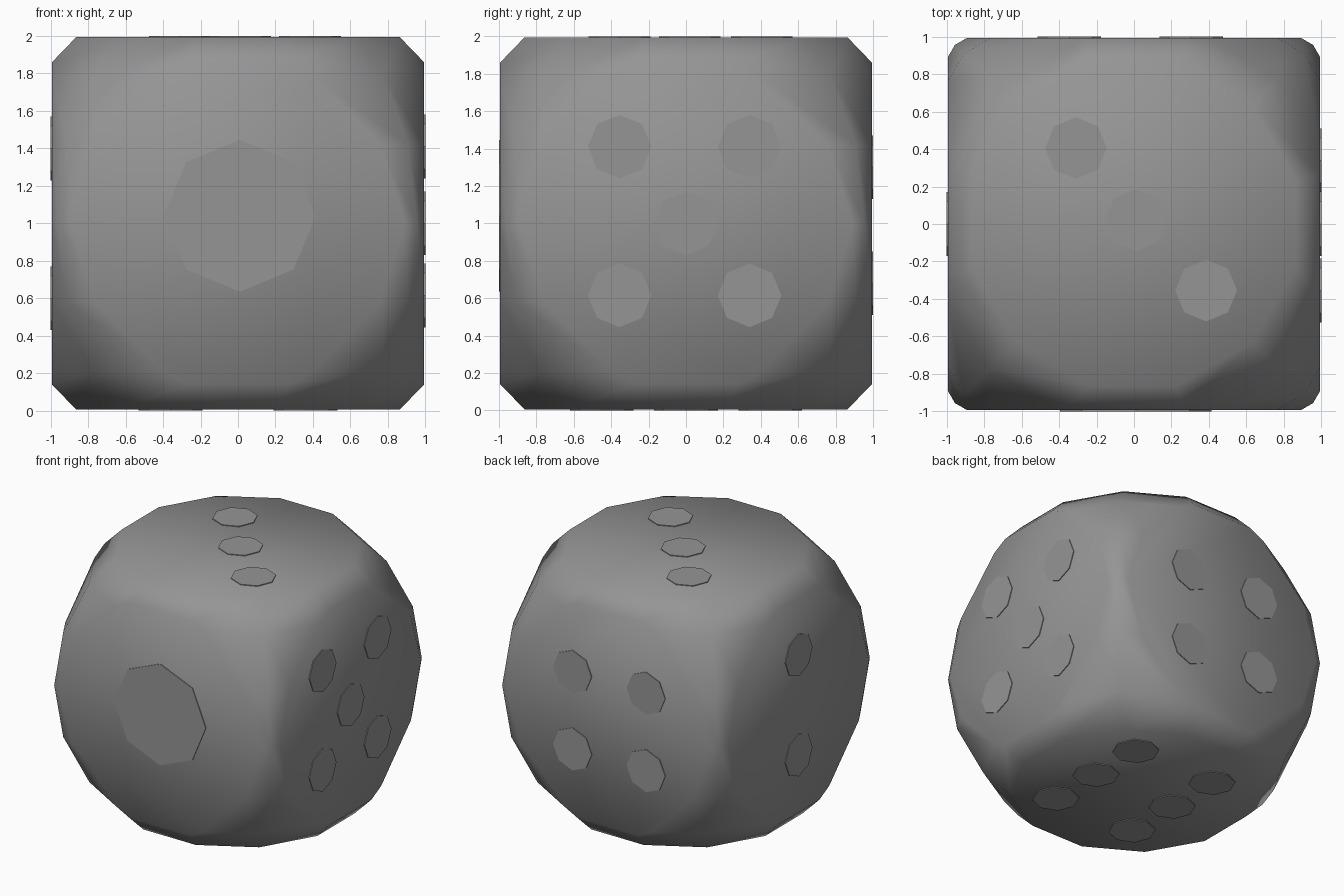
import bpy, bmesh, math
from mathutils import Matrix, Vector

default = bpy.data.objects.get("Cube")
if default:
    bpy.data.objects.remove(default, do_unlink=True)

CENTRE = Vector((0, 0, 1))
HALF = 0.994          # half width of the body between flat faces
PIP_TOP = 1.0         # outer level of the pips

grey = bpy.data.materials.new("mid_grey")
grey.use_nodes = True
grey.diffuse_color = (0.3, 0.3, 0.3, 1)
grey.node_tree.nodes["Principled BSDF"].inputs["Base Color"].default_value = (0.3, 0.3, 0.3, 1)


def add_object(name, bm, smooth):
    bmesh.ops.recalc_face_normals(bm, faces=bm.faces)
    for face in bm.faces:
        face.smooth = smooth
    mesh = bpy.data.meshes.new(name)
    bm.to_mesh(mesh)
    bm.free()
    mesh.materials.append(grey)
    obj = bpy.data.objects.new(name, mesh)
    obj.location = CENTRE
    bpy.context.collection.objects.link(obj)
    return obj


# Body: a coarse ball sliced flat on six sides
bm = bmesh.new()
bmesh.ops.create_uvsphere(bm, u_segments=12, v_segments=10, radius=1.352,
                          matrix=Matrix.Rotation(math.radians(15), 4, "Z"))
for axis in range(3):
    for sign in (1, -1):
        normal = Vector((0, 0, 0))
        normal[axis] = sign
        cut = bmesh.ops.bisect_plane(bm, geom=bm.verts[:] + bm.edges[:] + bm.faces[:],
                                     plane_co=normal * HALF, plane_no=normal,
                                     clear_outer=True)
        rim = [g for g in cut["geom_cut"] if isinstance(g, bmesh.types.BMEdge)]
        bmesh.ops.holes_fill(bm, edges=rim, sides=0)
add_object("die_body", bm, True)


# Pips: thin octagonal plates, placed by the two in-plane coordinates
def add_pips(name, axis, sign, radius, places):
    normal = Vector((0, 0, 0))
    normal[axis] = sign
    turn = normal.to_track_quat("Z", "Y").to_matrix().to_4x4()
    bm = bmesh.new()
    for u, v in places:
        spot = [u, v]
        spot.insert(axis, sign * (PIP_TOP - 0.004))
        bmesh.ops.create_cone(bm, cap_ends=True, segments=8, radius1=radius,
                              radius2=radius, depth=0.008,
                              matrix=Matrix.Translation(spot) @ turn)
    add_object(name, bm, False)


def grid(us, vs):
    return [(u, v) for u in us for v in vs]


add_pips("front_pip", 1, -1, 0.405, [(0.01, 0.04)])
add_pips("left_pips", 0, 1, 0.17, grid((-0.355, 0.34), (-0.385, 0.41)) + [(0, 0)])
add_pips("top_pips", 2, 1, 0.165, [(-0.31, 0.405), (0.01, 0.02), (0.385, -0.355)])
add_pips("back_pips", 1, 1, 0.17, grid((-0.345, 0.305), (-0.32, 0.3)))
add_pips("right_pips", 0, -1, 0.17, [(0, 0.4), (0, -0.4)])
add_pips("bottom_pips", 2, -1, 0.17, grid((-0.36, 0.36), (-0.45, 0, 0.45)))
